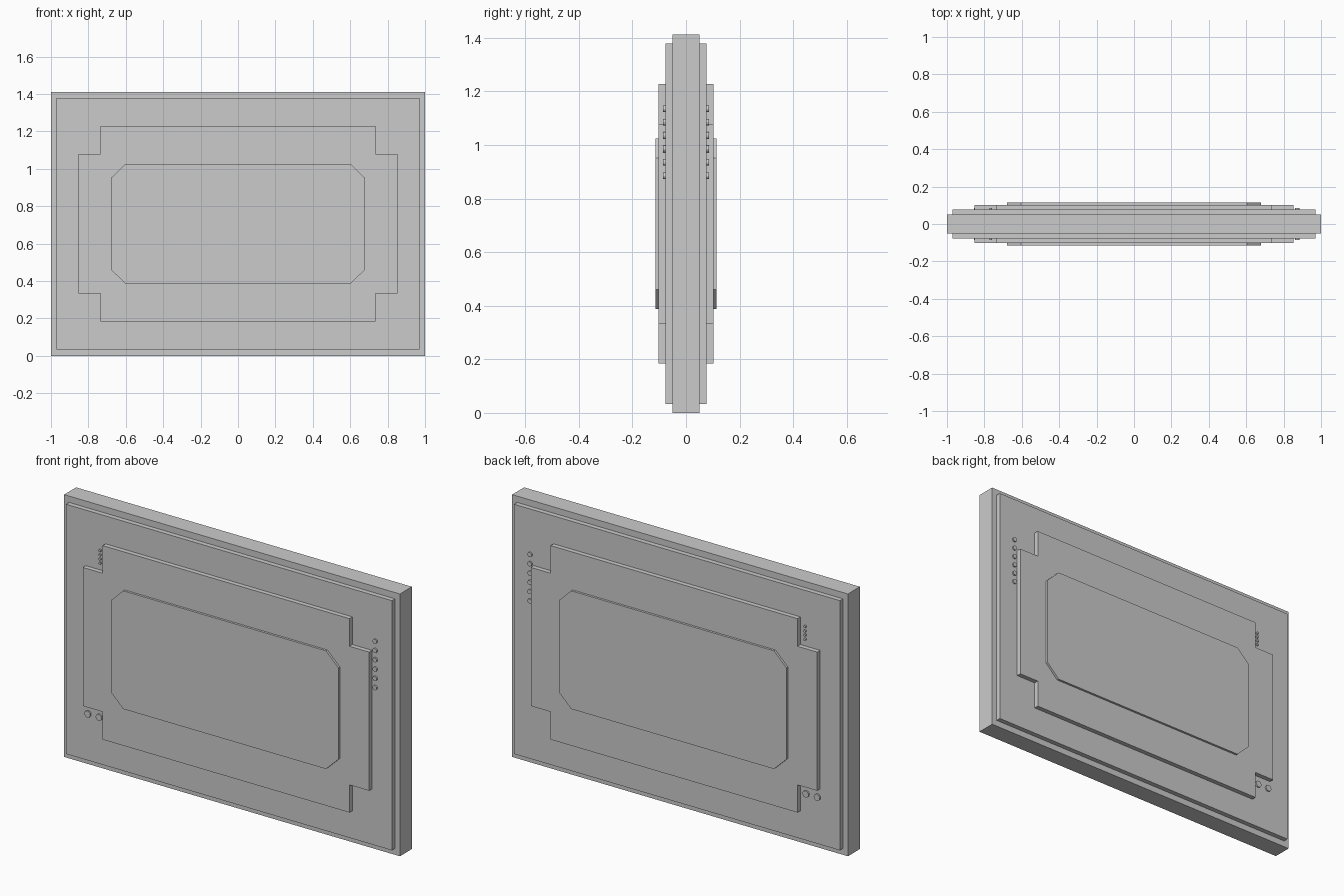
import bpy, bmesh, math

if "Cube" in bpy.data.objects:
    bpy.data.objects.remove(bpy.data.objects["Cube"])

CZ = 0.706  # height of the panel centre


def prism(name, outline, depth):
    """Extrude an (x, z) outline symmetrically through y = -depth..depth."""
    bm = bmesh.new()
    face = bm.faces.new([bm.verts.new((x, -depth, z)) for x, z in outline])
    new = bmesh.ops.extrude_face_region(bm, geom=[face])["geom"]
    bmesh.ops.translate(bm, vec=(0, 2 * depth, 0),
                        verts=[v for v in new if isinstance(v, bmesh.types.BMVert)])
    bmesh.ops.recalc_face_normals(bm, faces=bm.faces)
    mesh = bpy.data.meshes.new(name)
    bm.to_mesh(mesh)
    bm.free()
    obj = bpy.data.objects.new(name, mesh)
    bpy.context.collection.objects.link(obj)
    return obj


def symmetric(corner):
    """Mirror the upper right corner points into a closed outline."""
    back = corner[::-1]
    pts = (corner + [(-x, z) for x, z in back]
           + [(-x, -z) for x, z in corner] + [(x, -z) for x, z in back])
    return [(x, CZ + z) for x, z in pts]


def pin(name, x, z, radius, depth, sides=12):
    """Round pin going through the panel, showing on both faces."""
    ring = [(x + radius * math.cos(2 * math.pi * i / sides),
             z + radius * math.sin(2 * math.pi * i / sides)) for i in range(sides)]
    return prism(name, ring, depth)


# Stepped plates, from the outer frame to the centre plate
prism("outer_slab", symmetric([(1.0, CZ)]), 0.051)
prism("face_panel", symmetric([(0.97, 0.672)]), 0.077)
prism("notched_plate", symmetric([(0.853, 0.373), (0.735, 0.373), (0.735, 0.522)]), 0.102)
prism("chamfered_plate", symmetric([(0.678, 0.246), (0.604, 0.318)]), 0.114)

# Column of six dots beside the right edge
for i in range(6):
    pin(f"right_dot_{i + 1}", 0.873, 1.135 - 0.05 * i, 0.0125, 0.085)

# Column of four small dots in the upper left notch
for i in range(4):
    pin(f"small_dot_{i + 1}", -0.765, 1.185 - 0.0227 * i, 0.007, 0.085)

# Pair of larger round contacts in the lower left notch
for i in range(2):
    pin(f"round_contact_{i + 1}", -0.838 + 0.067 * i, 0.286, 0.018, 0.085)
